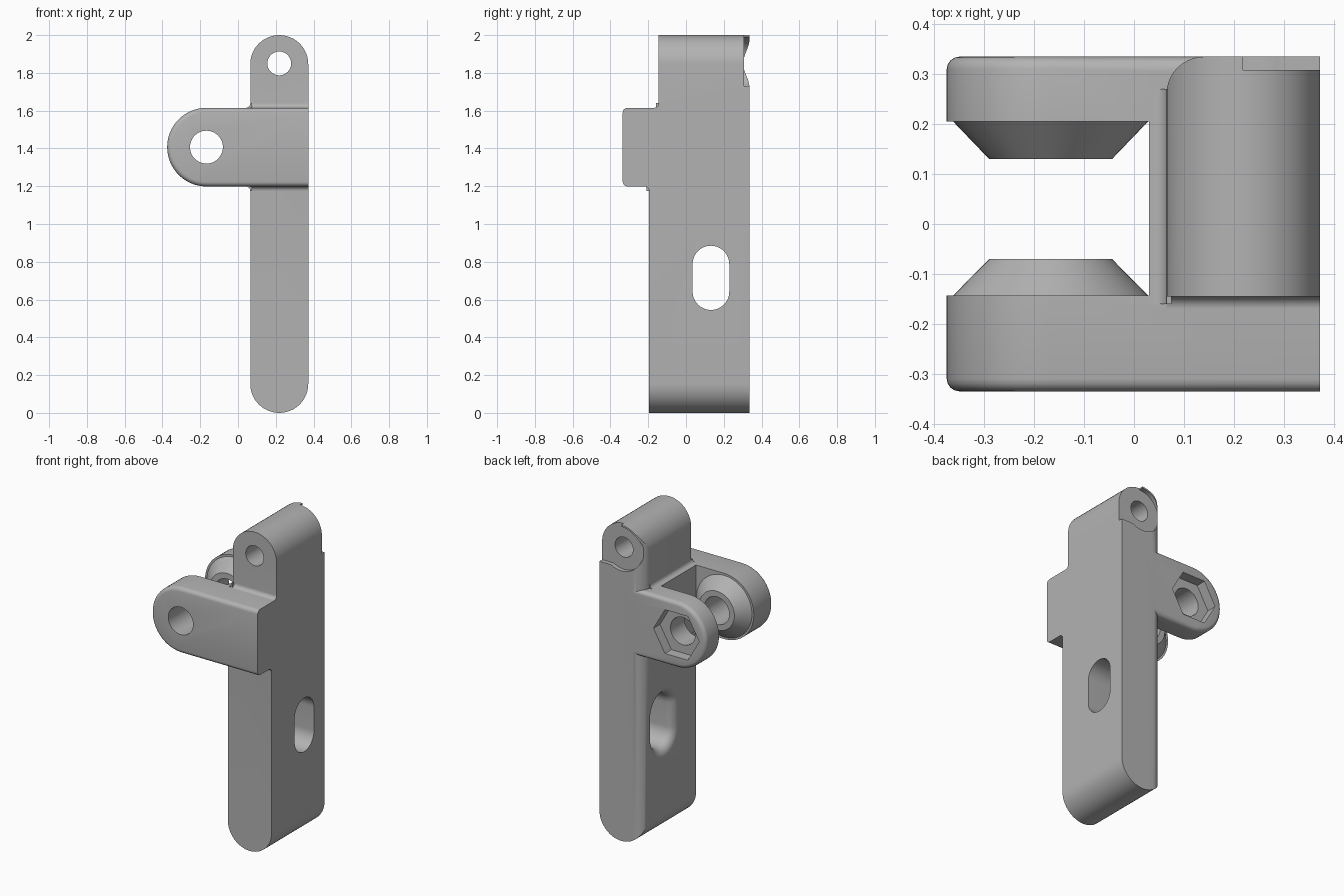
import bpy, bmesh
from math import sin, cos, pi, sqrt

cube = bpy.data.objects.get("Cube")
if cube:
    bpy.data.objects.remove(cube, do_unlink=True)

grey = bpy.data.materials.new("plain grey")
grey.use_nodes = True
grey.diffuse_color = (0.45, 0.45, 0.45, 1)
grey.node_tree.nodes["Principled BSDF"].inputs["Base Color"].default_value = grey.diffuse_color

# Overall dimensions
LEFT, RIGHT, BACK, FRONT = 0.065, 0.372, 0.335, -0.335
MID_X, BODY_R = (LEFT + RIGHT) / 2, (RIGHT - LEFT) / 2
ARM_X, ARM_Z, ARM_R = -0.167, 1.407, 0.208
TOP, BOTTOM = ARM_Z + ARM_R, ARM_Z - ARM_R
AXES = {
    "x": lambda p, d: (d, p[0], p[1]),
    "y": lambda p, d: (p[0], d, p[1]),
    "z": lambda p, d: (p[0], p[1], d),
}


def arc(cx, cy, r, start, end, n=24):
    return [(cx + r * cos(start + (end - start) * i / n),
             cy + r * sin(start + (end - start) * i / n)) for i in range(n + 1)]


def circle(cx, cy, r, n=48):
    return arc(cx, cy, r, 0, 2 * pi, n)[:-1]


def stadium(cx, cy, r, half):
    return arc(cx, cy + half, r, 0, pi) + arc(cx, cy - half, r, pi, 2 * pi)


def rect(x0, y0, x1, y1):
    return [(x0, y0), (x1, y0), (x1, y1), (x0, y1)]


def fillet(cx, cy, sx, sy, r, e=0.01):
    """Corner minus a quarter disc, overlapping the corner by e."""
    angles = [pi / 2 * i / 10 for i in range(11)]
    offsets = ([(-e, -e), (r, -e)]
               + [(r * (1 - sin(t)), r * (1 - cos(t))) for t in angles]
               + [(-e, r)])
    return [(cx + sx * u, cy + sy * v) for u, v in offsets]


def loft(name, axis, rings, bevel=None):
    """Skin through (profile, depth) rings; bevel = (depth, x limit, radius)."""
    bm = bmesh.new()
    loops = [[bm.verts.new(AXES[axis](p, d)) for p in prof] for prof, d in rings]
    n = len(loops[0])
    for a, b in zip(loops, loops[1:]):
        for i in range(n):
            j = (i + 1) % n
            bm.faces.new((a[i], a[j], b[j], b[i]))
    bm.faces.new(loops[0][::-1])
    bm.faces.new(loops[-1])
    bmesh.ops.recalc_face_normals(bm, faces=bm.faces)
    if bevel:
        depth, limit, radius = bevel
        rim = [e for e in bm.edges
               if all(abs(v.co.y - depth) < 1e-5 for v in e.verts)
               and min(v.co.x for v in e.verts) < limit - 1e-5]
        bmesh.ops.bevel(bm, geom=rim, offset=radius, segments=4, profile=0.5,
                        affect="EDGES", clamp_overlap=False)
    mesh = bpy.data.meshes.new(name)
    bm.to_mesh(mesh)
    bm.free()
    mesh.materials.append(grey)
    obj = bpy.data.objects.new(name, mesh)
    bpy.context.collection.objects.link(obj)
    return obj


def prism(name, axis, profile, a, b, bevel=None):
    return loft(name, axis, [(profile, a), (profile, b)], bevel)


def combine(target, operation, *tools):
    bpy.context.view_layer.objects.active = target
    for tool in tools:
        tool.hide_render = True
        mod = target.modifiers.new("boolean", "BOOLEAN")
        mod.operation, mod.solver, mod.object = operation, "EXACT", tool
        bpy.ops.object.modifier_apply(modifier=mod.name)
        bpy.data.objects.remove(tool, do_unlink=True)


# Upright body with a set-back upper front and a rounded back corner
body = prism("hinge_bracket", "y", stadium(MID_X, 1, BODY_R, 1 - BODY_R), -0.195, BACK)
combine(body, "DIFFERENCE",
        prism("upper_setback", "x", rect(-0.4, 1.5, -0.145, 2.1), -0.1, 0.5),
        prism("corner_round", "z", fillet(LEFT, BACK, 1, -1, 0.075), -0.1, 2.1))


# Arms with rounded outer rims
def arm(name, end, inner, outer):
    outline = arc(ARM_X, ARM_Z, ARM_R, pi / 2, 1.5 * pi, 32) + [(end, BOTTOM), (end, TOP)]
    return prism(name, "y", outline, inner, outer, (outer, end, 0.025))


combine(body, "UNION",
        arm("front_arm", RIGHT, -0.143, FRONT),
        arm("back_arm", 0.2, 0.205, BACK),
        prism("web", "y", rect(0.03, BOTTOM, 0.19, TOP), -0.16, 0.22))

# Tapered bosses facing each other
for base, tip in ((-0.143, -0.07), (0.205, 0.13)):
    root = base + (base - tip) * 0.3
    wide, narrow = circle(ARM_X, ARM_Z, 0.195), circle(ARM_X, ARM_Z, 0.123)
    combine(body, "UNION", loft("boss", "y", [(wide, root), (wide, base), (narrow, tip)]))

# Small fillets where the arms meet the body
for z, up, front in ((TOP, 1, -0.145), (BOTTOM, -1, -0.195)):
    combine(body, "UNION",
            prism("side_fillet", "y", fillet(LEFT, z, -1, up, 0.025), front - 0.015, 0.27),
            prism("front_fillet", "x", fillet(front, z, -1, up, 0.025), LEFT, RIGHT))

# Bolt hole, nut pocket and top pin hole
combine(body, "DIFFERENCE",
        prism("bolt_hole", "y", circle(ARM_X, ARM_Z, 0.087), -0.5, 0.5),
        prism("nut_pocket", "y", circle(ARM_X, ARM_Z, 0.16, 6), 0.27, 0.5),
        prism("pin_hole", "y", circle(MID_X, 1.85, 0.063), -0.5, 0.5))

# Shallow recess around the pin hole at the back
combine(body, "DIFFERENCE",
        prism("recess_round", "y", circle(MID_X, 1.85, 0.14), 0.308, 0.4),
        prism("recess_side", "y", rect(MID_X, 1.73, 0.5, 2.1), 0.308, 0.4))

# Slot through the body, flared on one side
FLARE = 0.055


def slot(grow):
    return stadium(0.132, 0.715, 0.097 + grow, 0.073)


rings = [(slot(FLARE), LEFT - 0.03)]
for i in range(9):
    depth = FLARE * (i / 8) ** 2
    rings.append((slot(FLARE - sqrt(FLARE ** 2 - (FLARE - depth) ** 2)), LEFT + depth))
rings.append((slot(0), 0.5))
combine(body, "DIFFERENCE", loft("slot_cutter", "x", rings))

# Smooth curved faces, keep hard edges
bpy.ops.object.select_all(action="DESELECT")
body.select_set(True)
bpy.context.view_layer.objects.active = body
bpy.ops.object.shade_smooth_by_angle(angle=pi / 6)
